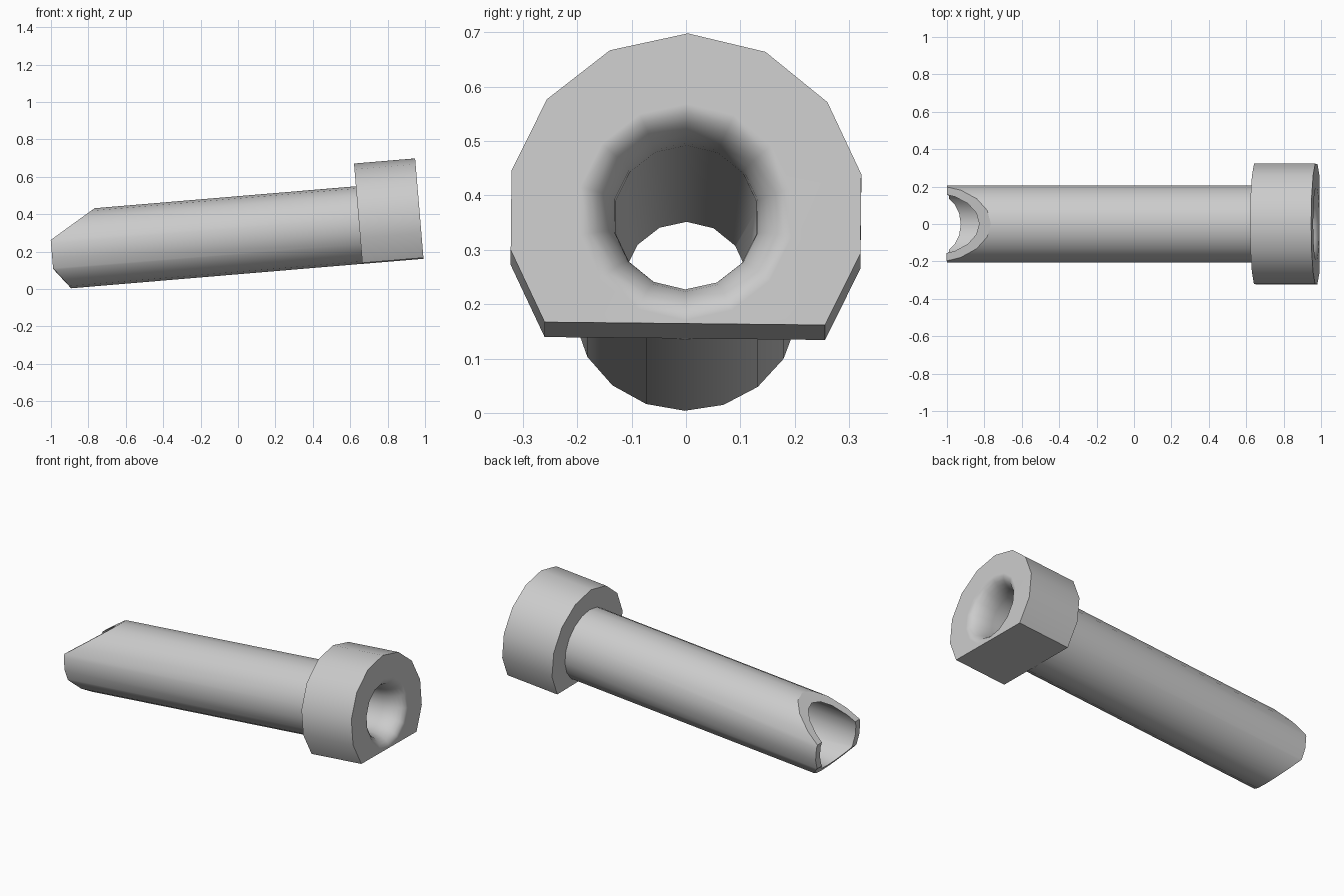
import bpy, bmesh, math
from mathutils import Matrix

if "Cube" in bpy.data.objects:
    bpy.data.objects.remove(bpy.data.objects["Cube"], do_unlink=True)

grey = bpy.data.materials.new("light_grey")
grey.use_nodes = True
grey.diffuse_color = (0.6, 0.6, 0.6, 1)
grey.node_tree.nodes["Principled BSDF"].inputs["Base Color"].default_value = (0.6, 0.6, 0.6, 1)

# The whole part leans up towards the head, with a slight roll
PLACE = (Matrix.Translation((0, 0, 0.2875))
         @ Matrix.Rotation(math.radians(-4.8), 4, 'Y')
         @ Matrix.Rotation(math.radians(-0.6), 4, 'X'))


def loft(name, rings):
    """Closed solid through matching rings of points."""
    bm = bmesh.new()
    loops = [[bm.verts.new(p) for p in ring] for ring in rings]
    n = len(loops[0])
    for a, b in zip(loops, loops[1:]):
        for i in range(n):
            j = (i + 1) % n
            bm.faces.new((a[i], a[j], b[j], b[i]))
    bm.faces.new(loops[0])
    bm.faces.new(loops[-1])
    bmesh.ops.recalc_face_normals(bm, faces=bm.faces)
    mesh = bpy.data.meshes.new(name)
    bm.to_mesh(mesh)
    bm.free()
    mesh.materials.append(grey)
    ob = bpy.data.objects.new(name, mesh)
    bpy.context.collection.objects.link(ob)
    ob.matrix_world = PLACE
    return ob


def turned(name, profile, sides, lowest=-1.1):
    """Turn (x, radius) points about x, skipping corners below 'lowest'."""
    angles = [2 * math.pi * i / sides for i in range(sides)]
    angles = [a for a in angles if math.cos(a) > lowest]
    return loft(name, [[(x, r * math.sin(a), r * math.cos(a)) for a in angles]
                       for x, r in profile])


def combine(ob, cutter, operation):
    bpy.context.view_layer.objects.active = ob
    mod = ob.modifiers.new("cut", 'BOOLEAN')
    mod.operation, mod.object, mod.solver = operation, cutter, 'EXACT'
    bpy.ops.object.modifier_apply(modifier=mod.name)


# Visible parts
barrel = turned("barrel", [(-1.1, 0.208), (0.65, 0.208)], 18)
head = turned("head", [(0.65, 0.33), (0.978, 0.33)], 14, lowest=-0.7)

# Cutters: tapered bore with rounded mouth, wide recess at the tip, tip outline
bore_profile = [(-0.65, 0.114)]
for i in range(7):
    a = math.pi / 2 * i / 6
    bore_profile.append((0.86 + 0.118 * math.sin(a), 0.2 - 0.067 * math.cos(a)))
bore_profile.append((1.05, 0.2))
bore = turned("bore_cutter", bore_profile, 14)
recess = turned("recess_cutter", [(-1.2, 0.168), (-0.6, 0.168)], 18)
outline = [(-1.0, 0.056), (-1.0, -0.095), (-0.841, -0.3),
           (0.8, -0.3), (0.8, 0.3), (-0.6, 0.3)]
tip = loft("tip_cutter", [[(x, y, z) for x, z in outline] for y in (-0.4, 0.4)])

bpy.context.view_layer.update()
combine(barrel, bore, 'DIFFERENCE')
combine(barrel, recess, 'DIFFERENCE')
combine(barrel, tip, 'INTERSECT')
combine(head, bore, 'DIFFERENCE')
for cutter in (bore, recess, tip):
    bpy.data.objects.remove(cutter, do_unlink=True)

# Smooth round walls, crisp edges
for ob in (barrel, head):
    bpy.ops.object.select_all(action='DESELECT')
    ob.select_set(True)
    bpy.context.view_layer.objects.active = ob
    bpy.ops.object.shade_smooth_by_angle(angle=math.radians(30))
    ob.modifiers.new("even_shading", 'WEIGHTED_NORMAL').keep_sharp = True
